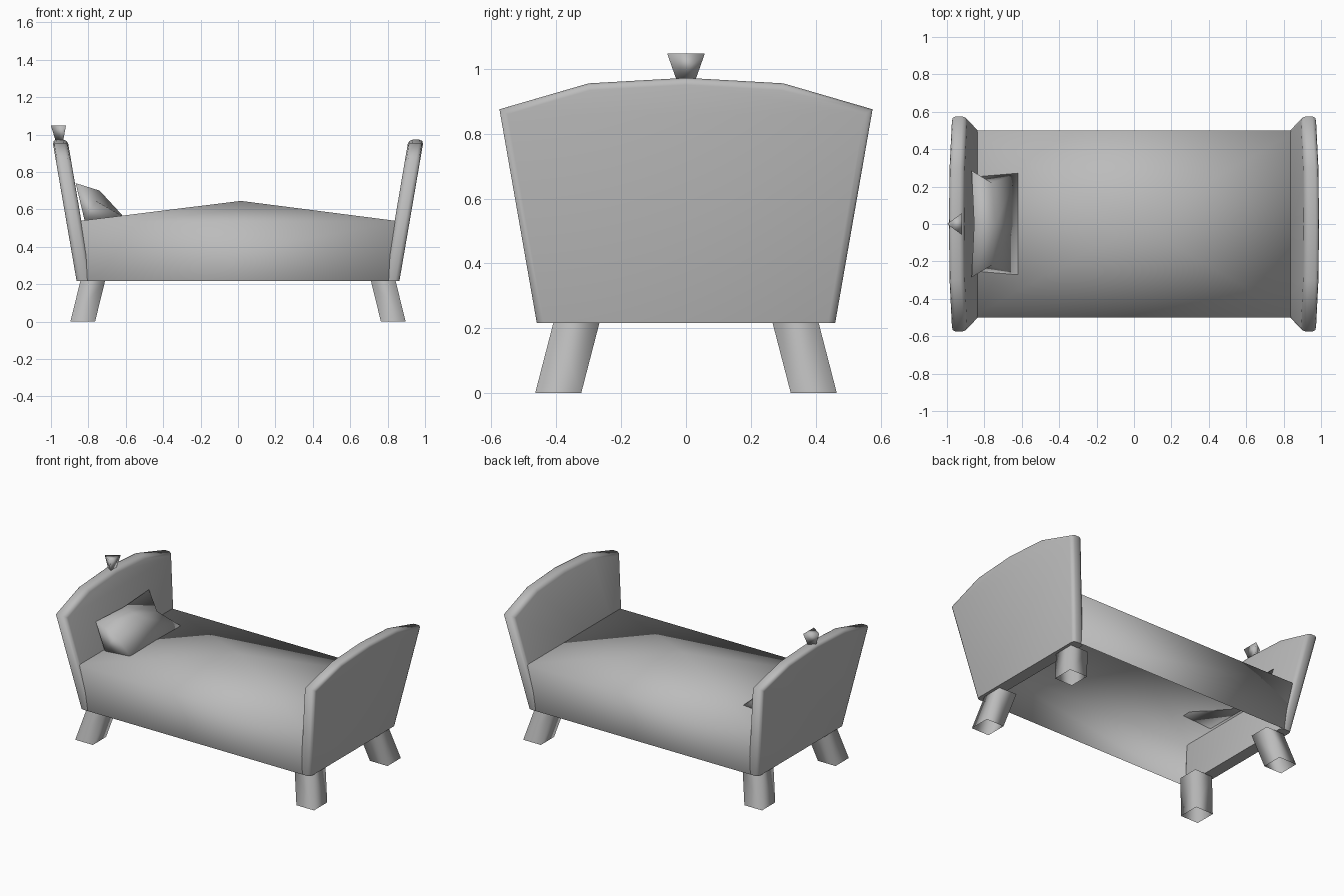
import bpy, bmesh
from mathutils import Vector

cube = bpy.data.objects.get("Cube")
if cube:
    bpy.data.objects.remove(cube, do_unlink=True)

GREY = (0.5, 0.5, 0.5, 1.0)
grey = bpy.data.materials.new("plain grey")
grey.use_nodes = True
grey.diffuse_color = GREY
grey.node_tree.nodes["Principled BSDF"].inputs["Base Color"].default_value = GREY


def finish(bm, name):
    """Turn a bmesh into a smooth shaded object."""
    for face in bm.faces:
        face.smooth = True
    mesh = bpy.data.meshes.new(name)
    bm.to_mesh(mesh)
    bm.free()
    mesh.materials.append(grey)
    obj = bpy.data.objects.new(name, mesh)
    bpy.context.collection.objects.link(obj)
    return obj


def loft(bm, rings, closed=True):
    """Join rings of points with quads and return the vertex rings."""
    rows = [[bm.verts.new(p) for p in ring] for ring in rings]
    for a, b in zip(rows, rows[1:]):
        count = len(a)
        for i in range(count if closed else count - 1):
            j = (i + 1) % count
            bm.faces.new((a[i], a[j], b[j], b[i]))
    return rows


# Head and foot boards: arched outline, leaning outward, rounded rim
half = [(0.46, 0.217), (0.575, 0.875), (0.30, 0.955)]
outline = half + [(0, 0.972)] + [(-y, z) for y, z in reversed(half)]


def board(name, side):
    bm = bmesh.new()

    def ring(x, lean):
        return [(side * (x + lean * (z - 0.217)), y, z) for y, z in outline]

    inner, outer = loft(bm, [ring(0.783, 0.17), ring(0.863, 0.172)])
    bm.faces.new(inner)
    bm.faces.new(outer)
    bmesh.ops.recalc_face_normals(bm, faces=bm.faces)
    rim = [e for row in (inner, outer) for a, b in zip(row, row[1:])
           for e in a.link_edges if b in e.verts]
    bmesh.ops.bevel(bm, geom=rim, offset=0.022, segments=2, profile=0.5,
                    affect='EDGES', clamp_overlap=True)
    for e in bm.edges:
        if all(v.co.z < 0.22 for v in e.verts):
            e.smooth = False
    finish(bm, name)


board("headboard", -1)
board("footboard", 1)

# Blanket: flared sides, open underneath, top rising to one point
bm = bmesh.new()
low, high = loft(bm, [
    [(sx * x, sy * y, z) for sx, sy in ((-1, -1), (1, -1), (1, 1), (-1, 1))]
    for x, y, z in ((0.82, 0.46, 0.217), (0.87, 0.50, 0.535))])
peak = bm.verts.new((0.015, 0, 0.645))
for i in range(4):
    bm.faces.new((high[i], high[(i + 1) % 4], peak))
bmesh.ops.recalc_face_normals(bm, faces=bm.faces)
finish(bm, "blanket")

# Pillow: wedge section propped on the headboard, sides drawn in
bm = bmesh.new()
end = [(-0.868, 0.285, 0.74), (-0.76, 0.22, 0.645),
       (-0.62, 0.272, 0.565), (-0.82, 0.255, 0.54)]
middle = [(-0.855, 0, 0.735), (-0.74, 0, 0.70), (-0.62, 0, 0.57), (-0.82, 0, 0.54)]
rows = loft(bm, [[(x, -y, z) for x, y, z in end], middle, end])
bm.faces.new(rows[0])
bm.faces.new(rows[-1])
bmesh.ops.recalc_face_normals(bm, faces=bm.faces)
finish(bm, "pillow")

# Legs: square tubes splayed outward
for end_name, sx in (("head", -1), ("foot", 1)):
    for side_name, sy in (("front", -1), ("back", 1)):
        bm = bmesh.new()
        loft(bm, [
            [(sx * (cx + dx * 0.066), sy * (cy + dy * 0.071), z)
             for dx, dy in ((-1, -1), (1, -1), (1, 1), (-1, 1))]
            for cx, cy, z in ((0.83, 0.394, 0), (0.776, 0.337, 0.22))])
        bmesh.ops.recalc_face_normals(bm, faces=bm.faces)
        finish(bm, f"{end_name}_{side_name}_leg")

# Knob: three sided flared peg on top of the headboard
bm = bmesh.new()
rows = loft(bm, [
    [(-0.95 - 0.05 * s, 0, z), (-0.95 + 0.03 * s, -0.058 * s, z),
     (-0.95 + 0.03 * s, 0.058 * s, z)]
    for s, z in ((0.5, 0.965), (1.0, 1.047))])
for row in rows:
    bm.faces.new(row)
bmesh.ops.recalc_face_normals(bm, faces=bm.faces)
finish(bm, "headboard_knob")
